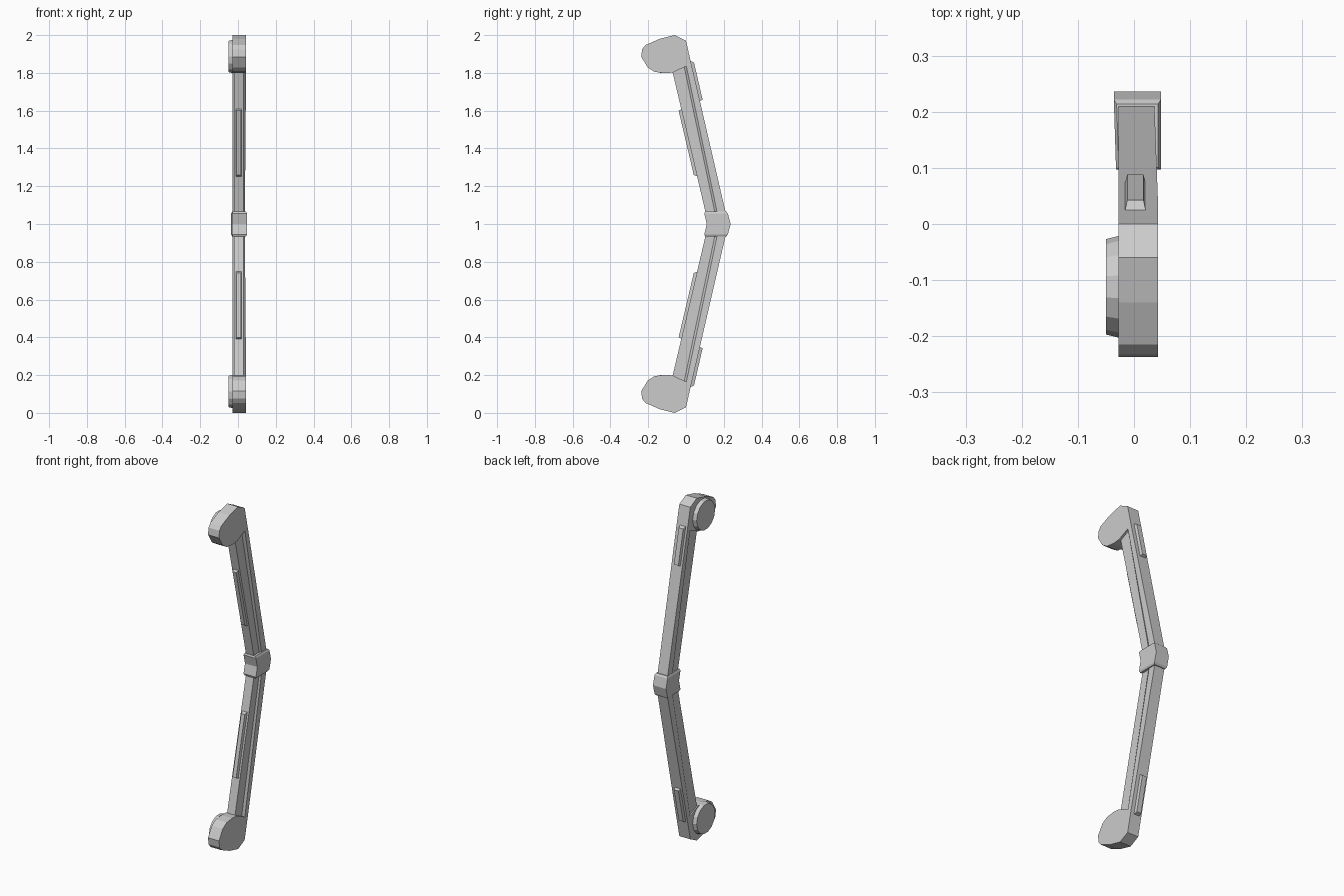
import bpy, bmesh, math

if "Cube" in bpy.data.objects:
    bpy.data.objects.remove(bpy.data.objects["Cube"])


def loft(name, rings, start_cap=True):
    """Skin rings of (x, y, z) points; mirrored about the mid height z = 1."""
    bm = bmesh.new()
    vs = [[bm.verts.new((x, y, z - 1)) for x, y, z in r] for r in rings]
    n = len(vs[0])
    for a, b in zip(vs, vs[1:]):
        for i in range(n):
            j = (i + 1) % n
            bm.faces.new((a[i], a[j], b[j], b[i]))
    if start_cap:
        bm.faces.new(vs[0][::-1])
    bm.faces.new(vs[-1])
    bmesh.ops.recalc_face_normals(bm, faces=bm.faces)
    me = bpy.data.meshes.new(name)
    bm.to_mesh(me)
    bm.free()
    ob = bpy.data.objects.new(name, me)
    bpy.context.collection.objects.link(ob)
    ob.location.z = 1
    m = ob.modifiers.new("mirror", 'MIRROR')
    m.use_axis = (False, False, True)
    m.merge_threshold = 0.0005
    return ob


def inner(z):
    return 0.118 - 0.235 * (z - 1)


def outer(z):
    return 0.224 - 0.231 * (z - 1)


# Rounded end lobes
lobe = [(0, 1.97), (-0.06, 2.0), (-0.14, 1.98), (-0.215, 1.947), (-0.232, 1.925),
        (-0.237, 1.885), (-0.202, 1.828), (-0.165, 1.805), (-0.115, 1.799),
        (-0.07, 1.802), (0, 1.835), (0.031, 1.835)]
loft("end_lobe", [[(x, y, z) for y, z in lobe] for x in (-0.028, 0.043)])


# Arms: stepped section, thick at the back and recessed at the front
def arm_ring(zi, zr, yr, xb):
    yi, yo = inner(zi), outer(zr)
    return [(-0.021, yi, zi), (0.03, yi, zi), (0.03, yr - 0.012, zr), (xb, yr, zr),
            (xb, yo, zr), (-0.028, yo, zr), (-0.028, yr, zr), (-0.021, yr - 0.012, zr)]


loft("arm", [arm_ring(1, 1, 0.178, 0.036), arm_ring(1.802, 1.835, 0.002, 0.043)], False)


# Middle collar
def collar_ring(z, y0, y1, x0, x1):
    return [(x0 + 0.004, y0, z), (x1, y0, z), (x1, y1, z), (x0, y1, z)]


loft("collar", [collar_ring(1, 0.11, 0.236, -0.036, 0.048),
                collar_ring(1.055, 0.097, 0.222, -0.036, 0.048),
                collar_ring(1.065, 0.101, 0.214, -0.031, 0.043)], False)

# Pivot discs on the left face of the lobes
loft("pivot_disc", [[(x, -0.112 + r * math.cos(i * math.pi / 7),
                      1.887 + r * math.sin(i * math.pi / 7)) for i in range(14)]
                    for x, r in ((-0.026, 0.091), (-0.05, 0.085))])


# Raised pads along the inner and outer arm edges
def pad(name, edge, side, z0, z1, x0, x1, h):
    rings = []
    for d, inset in ((-0.005, 0), (h, 0.005)):
        a, b = z0 + inset * 2, z1 - inset * 2
        rings.append([(x, edge(z) + side * d, z) for x, z in
                      ((x0 + inset, a), (x1 - inset, a), (x1 - inset, b), (x0 + inset, b))])
    loft(name, rings)


pad("inner_pad", inner, -1, 1.25, 1.61, -0.013, 0.02, 0.016)
pad("outer_pad", outer, 1, 1.648, 1.865, -0.017, 0.022, 0.016)
